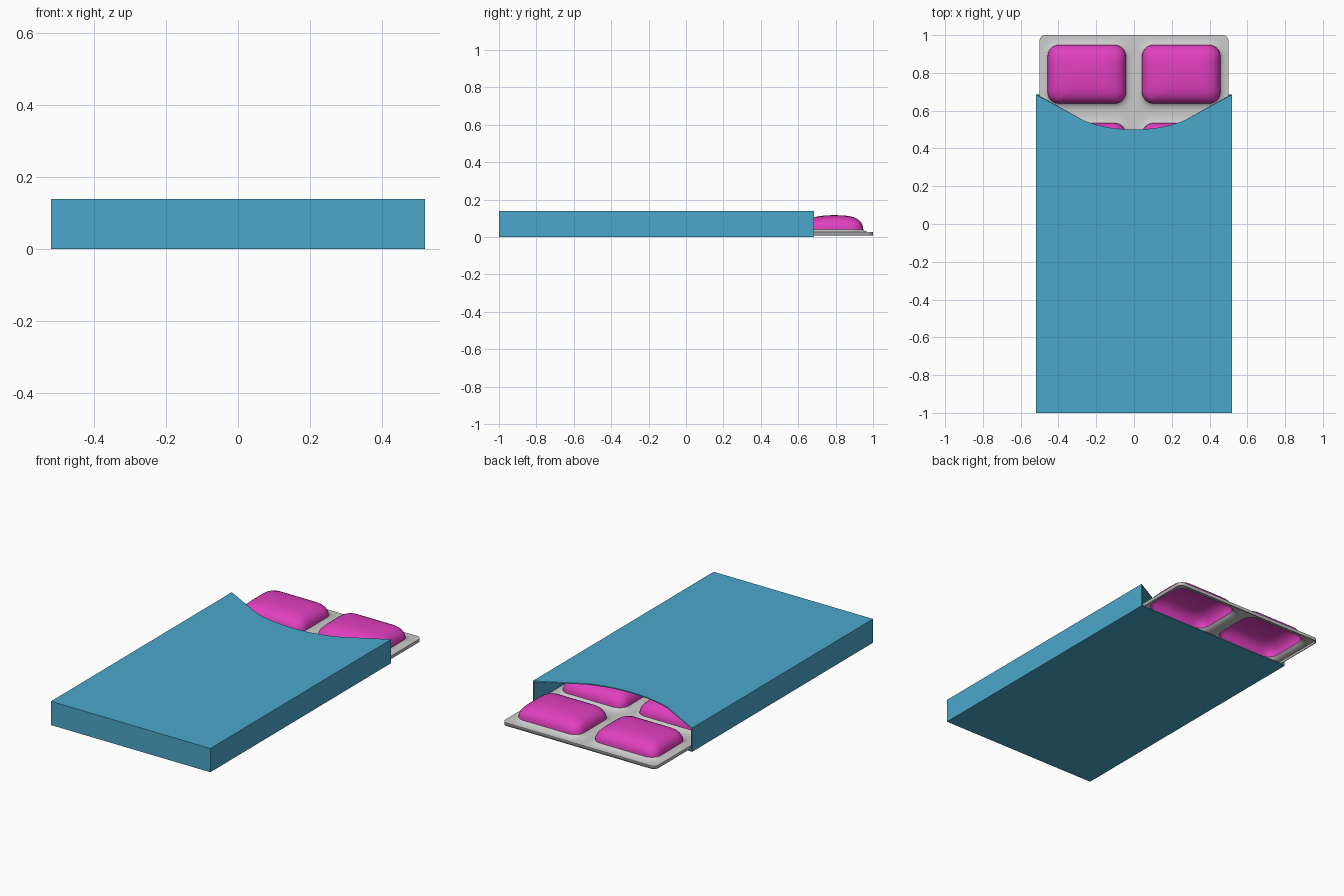
import bpy, bmesh, math

if "Cube" in bpy.data.objects:
    bpy.data.objects.remove(bpy.data.objects["Cube"])

def material(name, color):
    m = bpy.data.materials.new(name)
    m.diffuse_color = color
    m.use_nodes = True
    m.node_tree.nodes["Principled BSDF"].inputs["Base Color"].default_value = m.diffuse_color
    return m

BLUE = material("sleeve_blue", (0.07, 0.39, 0.6, 1))
GREY = material("tray_grey", (0.6, 0.6, 0.6, 1))
PINK = material("blister_pink", (0.75, 0.05, 0.52, 1))

def finish(name, bm, mats, thickness):
    me = bpy.data.meshes.new(name)
    bm.to_mesh(me)
    bm.free()
    ob = bpy.data.objects.new(name, me)
    bpy.context.collection.objects.link(ob)
    for m in mats:
        me.materials.append(m)
    mod = ob.modifiers.new("wall", 'SOLIDIFY')
    mod.thickness = thickness
    mod.offset = -1
    mod.use_even_offset = True
    return ob

# Sleeve: closed at the front, open at the back, thumb notch in the top
W, H, Y0, Y1 = 0.52, 0.14, -1.0, 0.685
half = [(0.52, 0.685), (0.26, 0.545), (0.21, 0.528), (0.16, 0.516),
        (0.11, 0.507), (0.055, 0.502)]
notch = half + [(0, 0.5)] + [(-x, y) for x, y in reversed(half)]
bm = bmesh.new()
low = [bm.verts.new((x, y, 0)) for x, y in ((-W, Y0), (W, Y0), (W, Y1), (-W, Y1))]
fl, fr = bm.verts.new((-W, Y0, H)), bm.verts.new((W, Y0, H))
rim = [bm.verts.new((x, y, H)) for x, y in notch]
bm.faces.new(low[::-1])
bm.faces.new([low[0], low[1], fr, fl])
bm.faces.new([low[1], low[2], rim[0], fr])
bm.faces.new([low[3], low[0], fl, rim[-1]])
bm.faces.new([fl, fr] + rim)
finish("sleeve", bm, [BLUE], 0.006)

# Rounded rectangle, counter-clockwise, one radius per corner (+x+y, -x+y, -x-y, +x-y)
ARC, SIDE = 6, 8
def outline(hx, hy, radii):
    signs = [(1, 1), (-1, 1), (-1, -1), (1, -1)]
    corners = []
    for k, ((sx, sy), r) in enumerate(zip(signs, radii)):
        corners.append([(sx * (hx - r) + r * math.cos((k + i / ARC) * math.pi / 2),
                         sy * (hy - r) + r * math.sin((k + i / ARC) * math.pi / 2))
                        for i in range(ARC + 1)])
    pts = []
    for k in range(4):
        pts += corners[k]
        a, b = corners[k][-1], corners[(k + 1) % 4][0]
        pts += [(a[0] + (b[0] - a[0]) * i / SIDE, a[1] + (b[1] - a[1]) * i / SIDE)
                for i in range(1, SIDE)]
    return pts

# Tray: one cell per blister, each built from rings running inwards
SHEET, BASE, DOME = 0.026, 0.04, 0.077
ROWS, PITCH, BX, BY = 4, 0.4138, 0.2075, 0.155
bm = bmesh.new()

def cell(cx, cy, radii):
    rings = [[(x, y, SHEET) for x, y in outline(0.25, PITCH / 2, radii)]]
    for grow, z in ((0.036, SHEET), (0.018, SHEET + 0.003), (0.007, SHEET + 0.008)):
        rings.append([(x, y, z) for x, y in
                      outline(BX + grow, BY + grow, [0.06 + grow] * 4)])
    edge = outline(BX, BY, [0.06] * 4)
    for s in (1, 0.99, 0.965, 0.93, 0.88, 0.8, 0.68, 0.5, 0.25):
        wall = math.sqrt(1 - s ** 5)
        rings.append([(x * s, y * s, BASE + DOME * wall * (1 - 0.15 * (y * s / BY) ** 2))
                      for x, y in edge])
    rv = [[bm.verts.new((cx + x, cy + y, z)) for x, y, z in r] for r in rings]
    n = len(edge)
    for j in range(len(rv) - 1):
        for i in range(n):
            k = (i + 1) % n
            f = bm.faces.new([rv[j][i], rv[j][k], rv[j + 1][k], rv[j + 1][i]])
            f.material_index = 1 if j >= 4 else 0
    top = bm.verts.new((cx, cy, BASE + DOME))
    for i in range(n):
        bm.faces.new([rv[-1][i], rv[-1][(i + 1) % n], top]).material_index = 1

R = 0.03
for row in range(ROWS):
    for side in (-1, 1):
        t, b = (R if row == 0 else 0), (R if row == ROWS - 1 else 0)
        radii = [t, 0, 0, b] if side > 0 else [0, t, b, 0]
        cell(side * 0.25, 1 - PITCH * (row + 0.5), radii)
bmesh.ops.remove_doubles(bm, verts=bm.verts, dist=0.0002)

# Skirt around the tray edge
border = [e for e in bm.edges if e.is_boundary]
ext = bmesh.ops.extrude_edge_only(bm, edges=border)
for v in ext["geom"]:
    if isinstance(v, bmesh.types.BMVert):
        v.co.z = 0.008
tray = finish("blister_tray", bm, [GREY, PINK], 0.006)
bpy.context.view_layer.objects.active = tray
tray.select_set(True)
bpy.ops.object.shade_smooth_by_angle(angle=math.radians(40))
